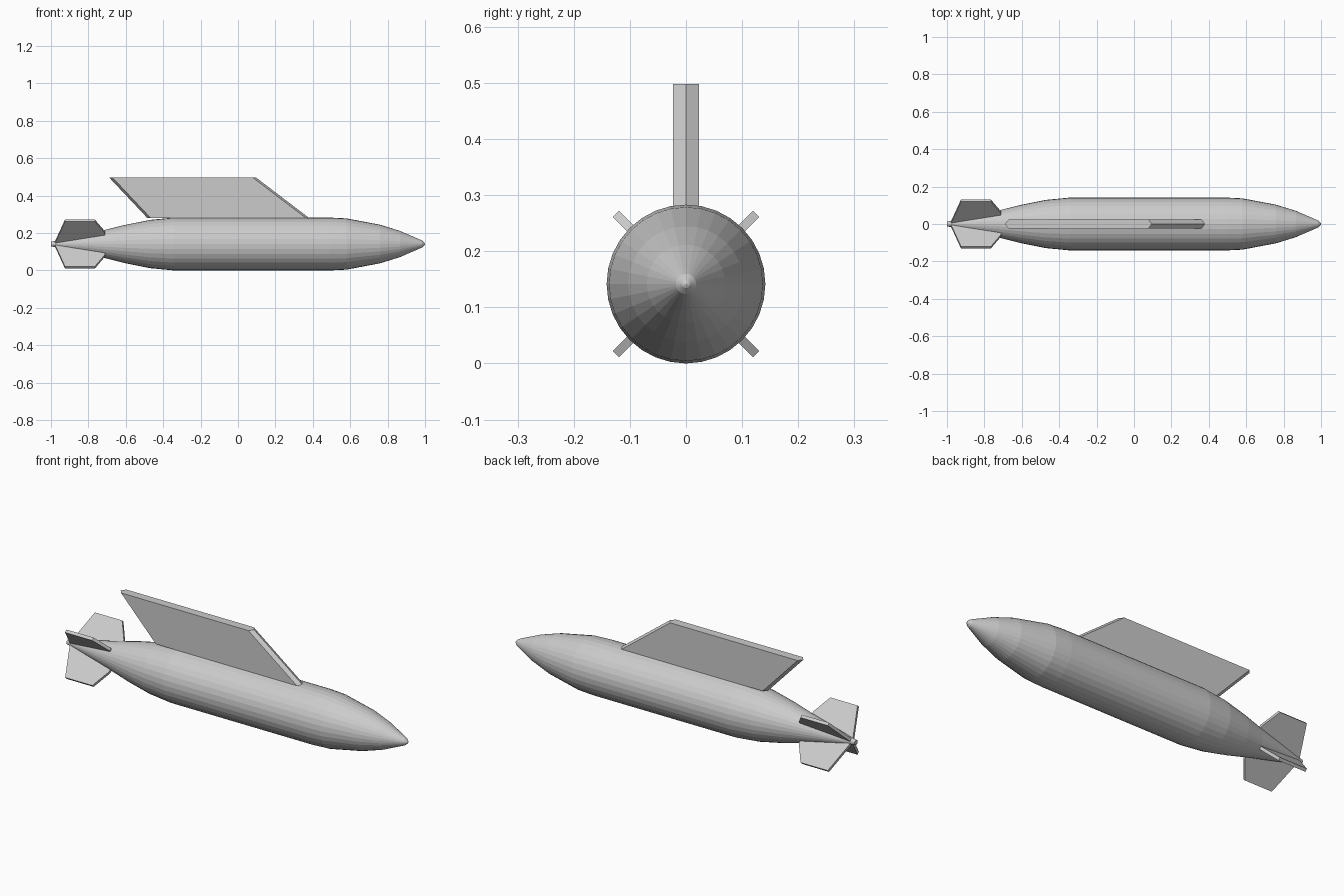
import bpy, bmesh, math
from mathutils import Matrix

if "Cube" in bpy.data.objects:
    bpy.data.objects.remove(bpy.data.objects["Cube"])

R = 0.1415          # body radius, also height of the axis
SIDES = 32


def finish(name, bm, matrix=None):
    bmesh.ops.recalc_face_normals(bm, faces=bm.faces[:])
    mesh = bpy.data.meshes.new(name)
    bm.to_mesh(mesh)
    bm.free()
    obj = bpy.data.objects.new(name, mesh)
    if matrix:
        obj.matrix_world = matrix
    bpy.context.collection.objects.link(obj)
    return obj


def loft(bm, rings):
    """Bridge vertex rings of equal length and cap both ends."""
    loops = [[bm.verts.new(p) for p in ring] for ring in rings]
    n = len(loops[0])
    for a, b in zip(loops, loops[1:]):
        for i in range(n):
            j = (i + 1) % n
            bm.faces.new((a[i], a[j], b[j], b[i]))
    bm.faces.new(loops[0])
    bm.faces.new(loops[-1])


# Tank body: turned profile of (x, radius) along the x axis
profile = [(-1.0, 0.013), (-0.975, 0.017), (-0.71, 0.076), (-0.60, 0.103),
           (-0.47, 0.129), (-0.34, R), (0.49, R), (0.58, 0.137),
           (0.76, 0.103), (0.866, 0.070), (0.963, 0.028), (0.985, 0.018), (0.997, 0.007), (1.0, 0.001)]
bm = bmesh.new()
loft(bm, [[(x, r * math.sin(2 * math.pi * i / SIDES),
            R + r * math.cos(2 * math.pi * i / SIDES)) for i in range(SIDES)]
          for x, r in profile])
finish("tank_body", bm)


# Pylon: swept slab whose front and rear edges are bevelled to a point
def pylon_section(x0, x1, z, w=0.023, c=0.018):
    return [(x0, 0, z), (x0 + c, -w, z), (x1 - c, -w, z),
            (x1, 0, z), (x1 - c, w, z), (x0 + c, w, z)]


bm = bmesh.new()
loft(bm, [pylon_section(-0.485, 0.38, 0.281), pylon_section(-0.69, 0.095, 0.498)])
finish("pylon", bm)

# Tail fins: one outline extruded and repeated around the axis
outline = [(-0.98, 0.008), (-0.925, 0.177), (-0.765, 0.177),
           (-0.71, 0.086), (-0.71, 0.06)]
T = 0.008
for k in range(4):
    bm = bmesh.new()
    loft(bm, [[(x, y, r) for x, r in outline] for y in (-T, T)])
    turn = Matrix.Rotation(math.radians(45 + 90 * k), 4, 'X')
    finish(f"tail_fin_{k + 1}", bm, Matrix.Translation((0, 0, R)) @ turn)
